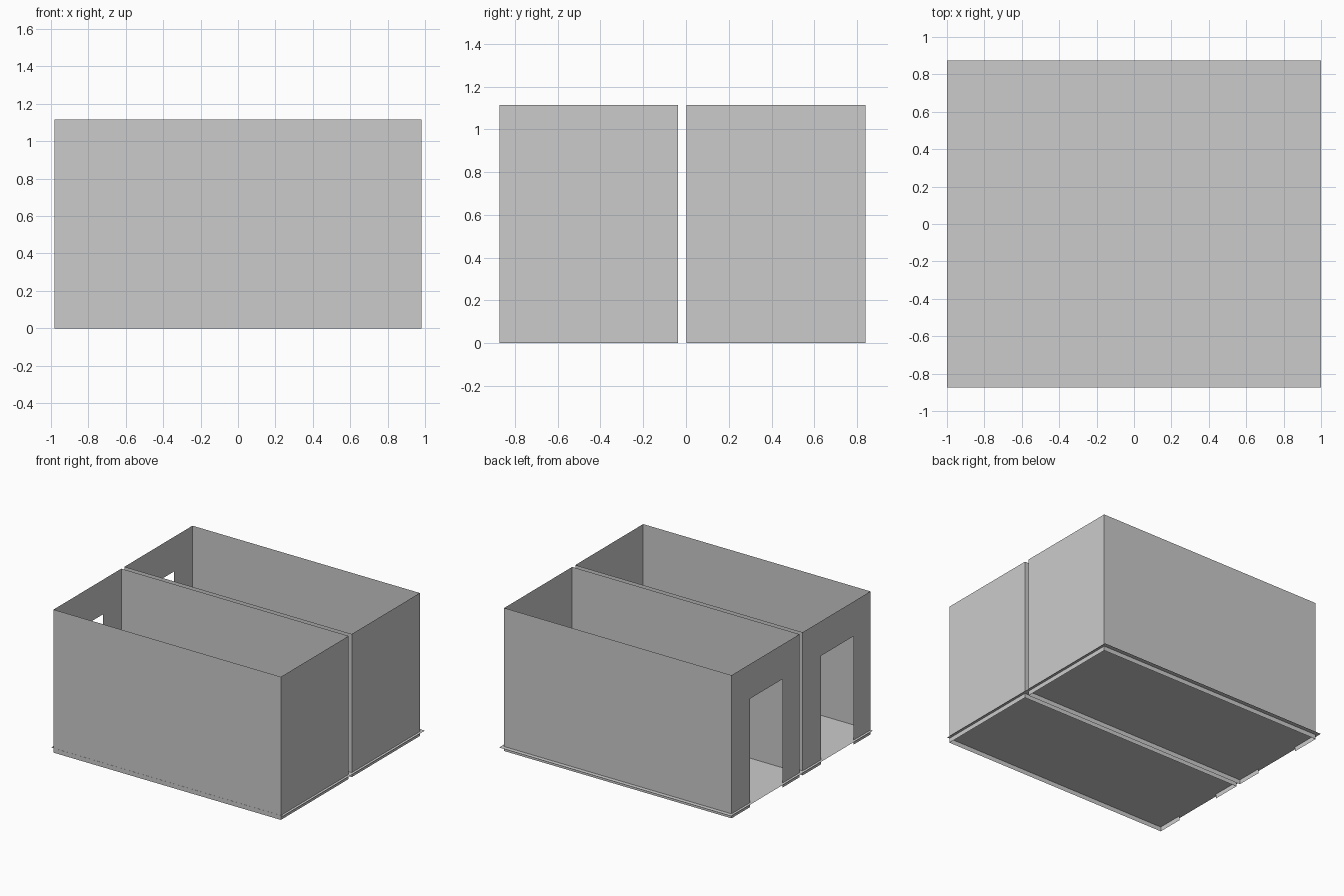
import bpy, bmesh

if "Cube" in bpy.data.objects:
    bpy.data.objects.remove(bpy.data.objects["Cube"])

HALF_X, HEIGHT = 0.98, 1.115
FLOOR_Z, DOOR_TOP, DOOR_HALF = 0.035, 0.845, 0.2


def sheet_object(name, faces):
    """Make a mesh object from a list of flat polygons."""
    bm = bmesh.new()
    for pts in faces:
        bm.faces.new([bm.verts.new(p) for p in pts])
    bmesh.ops.remove_doubles(bm, verts=bm.verts, dist=0.0005)
    bmesh.ops.recalc_face_normals(bm, faces=bm.faces)
    mesh = bpy.data.meshes.new(name)
    bm.to_mesh(mesh)
    bm.free()
    obj = bpy.data.objects.new(name, mesh)
    bpy.context.collection.objects.link(obj)
    return obj


def wall(a, b):
    """Full-height sheet wall between two plan points."""
    return [(*a, 0), (*b, 0), (*b, HEIGHT), (*a, HEIGHT)]


def room(name, y0, y1):
    """Open-topped room with a doorway in its left end wall."""
    x = HALF_X
    mid = (y0 + y1) / 2 - 0.01
    d0, d1 = mid - DOOR_HALF, mid + DOOR_HALF
    # End wall profile, running around the doorway
    door_wall = [(-x, y, z) for y, z in (
        (y1, 0), (y1, HEIGHT), (y0, HEIGHT), (y0, 0),
        (d0, 0), (d0, DOOR_TOP), (d1, DOOR_TOP), (d1, 0))]
    return sheet_object(name, [
        wall((-x, y0), (x, y0)),
        wall((x, y0), (x, y1)),
        wall((x, y1), (-x, y1)),
        door_wall])


# Two rooms side by side with a narrow gap
room("front_room_walls", -0.872, -0.037)
room("back_room_walls", 0.002, 0.839)

# Shared floor sheet, slightly above the wall bottoms
sheet_object("floor", [[(x, y, FLOOR_Z) for x, y in (
    (-1, -0.873), (1, -0.873), (1, 0.873), (-1, 0.873))]])
